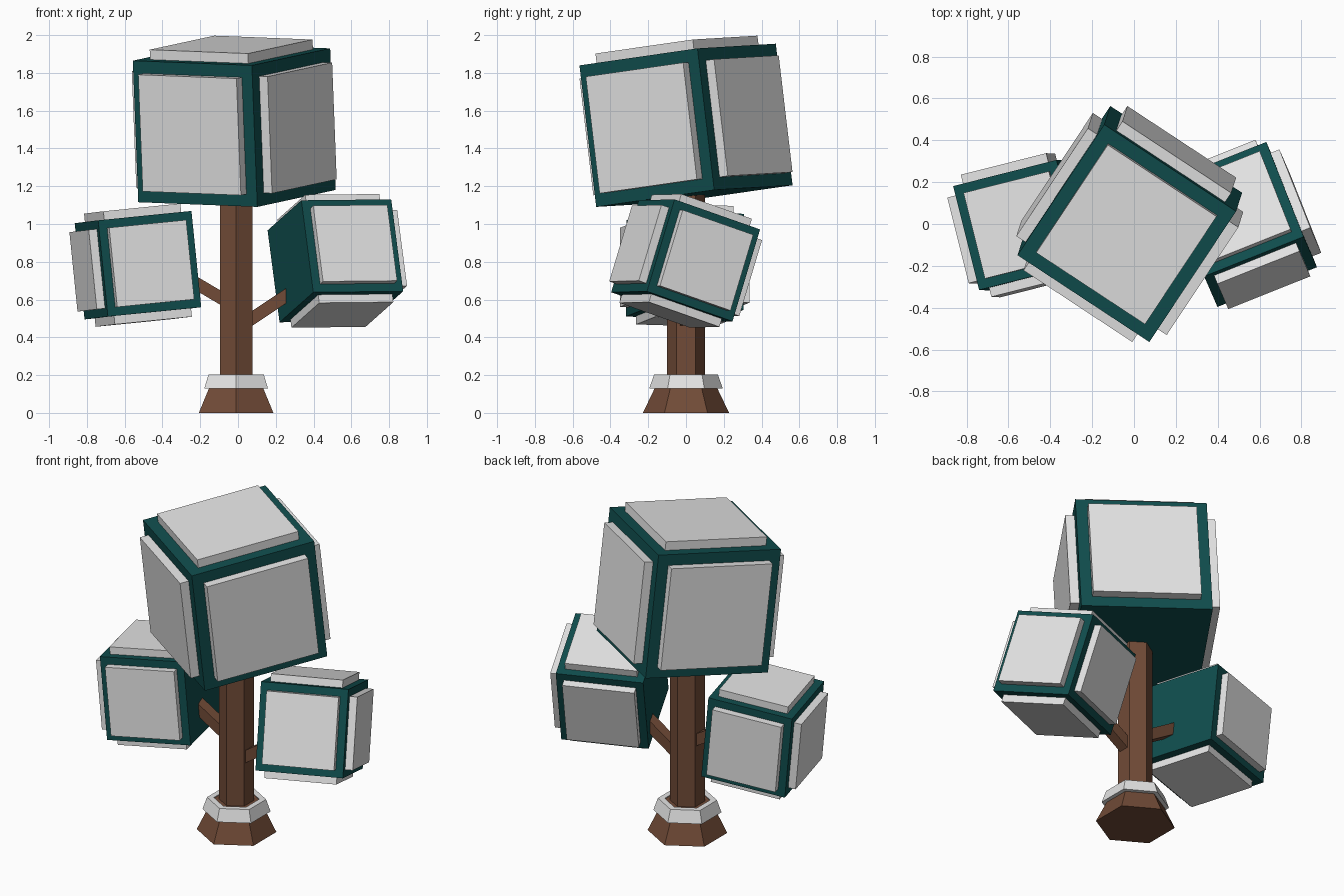
import bpy, bmesh, math
from mathutils import Vector, Matrix

if "Cube" in bpy.data.objects:
    bpy.data.objects.remove(bpy.data.objects["Cube"])


def material(name, rgb):
    m = bpy.data.materials.new(name)
    m.diffuse_color = (*rgb, 1)
    m.use_nodes = True
    m.node_tree.nodes["Principled BSDF"].inputs["Base Color"].default_value = m.diffuse_color
    return m


TEAL = material("dark teal leaves", (0.005, 0.075, 0.075))
SNOW = material("snow white", (0.78, 0.78, 0.78))
BARK = material("brown bark", (0.165, 0.07, 0.038))


def finish(bm, name, mat, matrix=Matrix()):
    bmesh.ops.recalc_face_normals(bm, faces=bm.faces)
    me = bpy.data.meshes.new(name)
    bm.to_mesh(me)
    bm.free()
    me.materials.append(mat)
    ob = bpy.data.objects.new(name, me)
    ob.matrix_world = matrix
    bpy.context.collection.objects.link(ob)
    return ob


def box(name, mat, size, centre, matrix):
    bm = bmesh.new()
    bmesh.ops.create_cube(bm, size=1)
    bmesh.ops.scale(bm, vec=size, verts=bm.verts)
    bmesh.ops.translate(bm, vec=centre, verts=bm.verts)
    return finish(bm, name, mat, matrix)


def hex_lathe(name, mat, profile, closed=False):
    """Six-sided solid from (radius, height) rings, one corner facing front."""
    bm = bmesh.new()
    rings = [[bm.verts.new((r * math.sin(i * math.pi / 3),
                            -r * math.cos(i * math.pi / 3), z))
              for i in range(6)] for r, z in profile]
    pairs = list(zip(rings, rings[1:]))
    if closed:
        pairs.append((rings[-1], rings[0]))
    else:
        bm.faces.new(rings[0])
        bm.faces.new(rings[-1])
    for lo, hi in pairs:
        for i in range(6):
            j = (i + 1) % 6
            bm.faces.new((lo[i], lo[j], hi[j], hi[i]))
    return finish(bm, name, mat, Matrix.Translation((-0.01, 0, 0)))


def leaf_cube(name, centre, x_dir, y_dir, size, thick, bare):
    """Tilted cube with a snow plate on every side but the bare one."""
    x = Vector(x_dir).normalized()
    y = Vector(y_dir)
    y = (y - x * y.dot(x)).normalized()
    rot = Matrix((x, y, x.cross(y))).transposed().to_4x4()
    matrix = Matrix.Translation(centre) @ rot
    box(name, TEAL, (size,) * 3, (0, 0, 0), matrix)
    for axis in range(3):
        for sign in (-1, 1):
            if (axis, sign) == bare:
                continue
            dims = [size * 0.825] * 3
            dims[axis] = thick + 0.02          # sunk slightly into the cube
            pos = [0, 0, 0]
            pos[axis] = sign * (size / 2 + thick / 2 - 0.01)
            side = "xyz"[axis] + ("_plus" if sign > 0 else "_minus")
            box(f"{name}_snow_{side}", SNOW, dims, pos, matrix)


def branch(name, start, end, width=0.066):
    a, b = Vector(start), Vector(end)
    x = (b - a).normalized()
    y = Vector((0, 1, 0))
    rot = Matrix((x, y, x.cross(y))).transposed().to_4x4()
    box(name, BARK, ((b - a).length, width, width), (0, 0, 0),
        Matrix.Translation((a + b) / 2) @ rot)


# trunk, flared foot and snow collar
hex_lathe("trunk", BARK, [(0.1, 0.1), (0.1, 1.3)])
hex_lathe("trunk_foot", BARK, [(0.228, 0), (0.135, 0.195)])
hex_lathe("snow_collar", SNOW,
          [(0.165, 0.128), (0.195, 0.128), (0.169, 0.203), (0.13, 0.203)], True)

# branches
branch("left_branch", (-0.02, 0, 0.567), (-0.33, 0, 0.75))
branch("right_branch", (0, 0, 0.45), (0.36, 0, 0.69))

# leaf cubes
leaf_cube("top_leaf_cube", (-0.02, 0, 1.5225),
          (0.415, 0.625, 0.09), (-0.625, 0.415, 0.025), 0.755, 0.053, (2, -1))
leaf_cube("right_leaf_cube", (0.5155, -0.002, 0.805),
          (0.474, 0.189, 0.005), (-0.18, 0.455, -0.16), 0.512, 0.045, (0, -1))
leaf_cube("left_leaf_cube", (-0.5295, -0.006, 0.782),
          (0.487, 0.123, 0.049), (-0.122, 0.49, -0.015), 0.512, 0.045, (0, 1))
